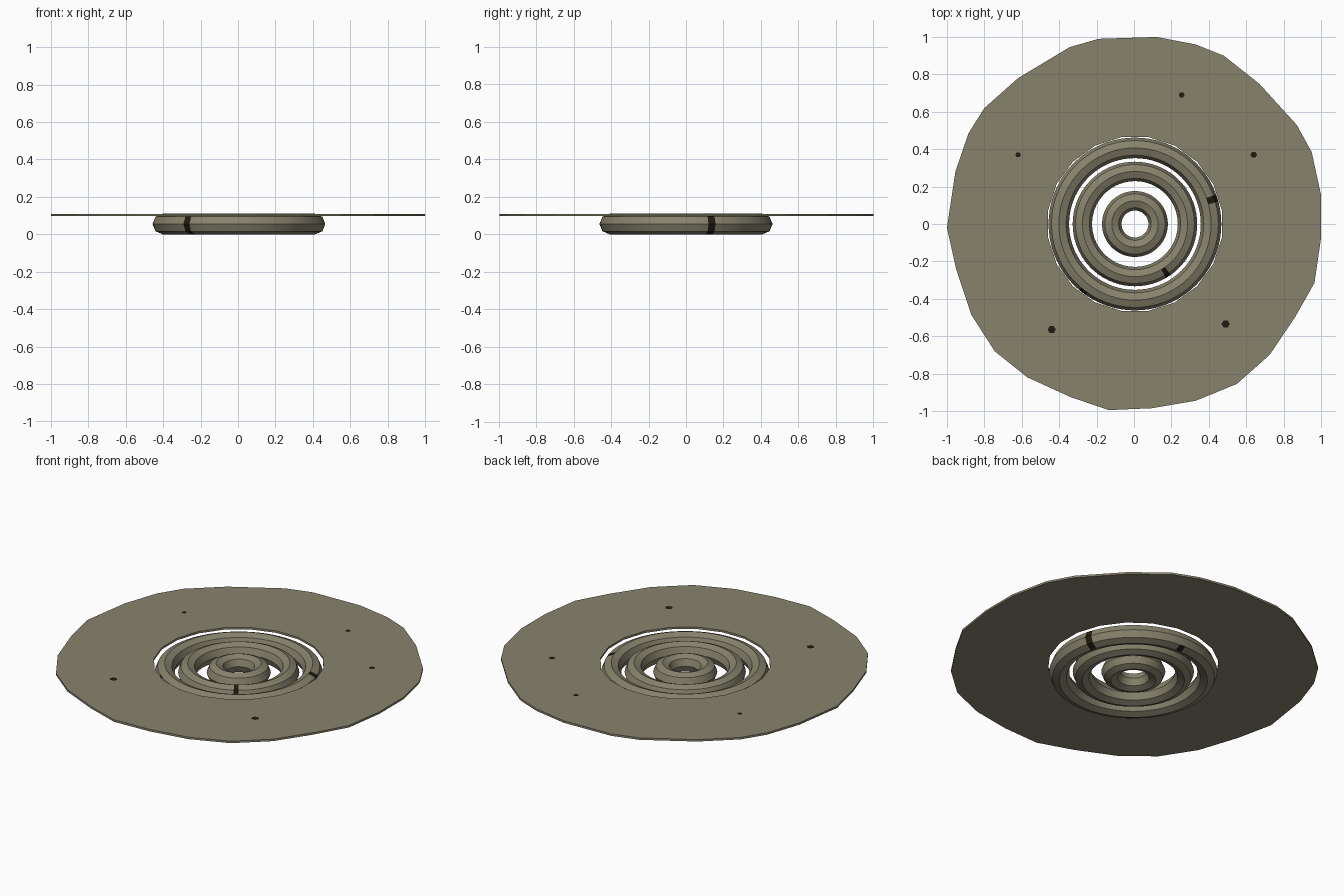
import bpy, bmesh, math

if "Cube" in bpy.data.objects:
    bpy.data.objects.remove(bpy.data.objects["Cube"])

def material(name, rgb):
    m = bpy.data.materials.new(name)
    m.diffuse_color = (*rgb, 1)
    m.use_nodes = True
    m.node_tree.nodes["Principled BSDF"].inputs["Base Color"].default_value = m.diffuse_color
    return m

STONE = material("olive stone", (0.242, 0.226, 0.152))
DARK = material("dark crack", (0.014, 0.011, 0.005))
CX = 0.005          # centre of the rings
SEG, SIDES, H = 72, 8, 0.055

def make_object(bm, name, mats):
    bmesh.ops.recalc_face_normals(bm, faces=bm.faces)
    me = bpy.data.meshes.new(name)
    bm.to_mesh(me)
    bm.free()
    for m in mats:
        me.materials.append(m)
    ob = bpy.data.objects.new(name, me)
    bpy.context.collection.objects.link(ob)
    return ob

def ring(name, major, minor, cracks):
    """Octagonal-section ring; cracks = {angle in degrees: dark section faces}."""
    bm = bmesh.new()
    rows = []
    for i in range(SEG):
        a = 2 * math.pi * i / SEG
        row = []
        for j in range(SIDES):
            b = 2 * math.pi * j / SIDES
            r = major + minor * math.cos(b)
            row.append(bm.verts.new((CX + r * math.cos(a), r * math.sin(a), H + H * math.sin(b))))
        rows.append(row)
    dark = {int((a % 360) / 360 * SEG): f for a, f in cracks.items()}
    for i in range(SEG):
        p, q = rows[i], rows[(i + 1) % SEG]
        for j in range(SIDES):
            k = (j + 1) % SIDES
            f = bm.faces.new((p[j], q[j], q[k], p[k]))
            f.material_index = int(j in dark.get(i, ()))
    ob = make_object(bm, name, [STONE, DARK])
    bpy.ops.object.select_all(action='DESELECT')
    ob.select_set(True)
    bpy.context.view_layer.objects.active = ob
    bpy.ops.object.shade_smooth_by_angle(angle=math.radians(30))

# Three concentric rings with dark cracks
ring("outer_ring", 0.407, 0.055, {19: (0, 1, 6, 7), 233: (0, 6, 7), 88: (6,)})
ring("middle_ring", 0.281, 0.052, {-57: (0, 1, 7), 73: (5,)})
ring("inner_ring", 0.124, 0.052, {})

# Thin uneven slab around the rings
outline = [(-.19, .99), (.12, 1), (.33, .96), (.48, .90), (.67, .75), (.87, .53),
           (.95, .385), (1, .155), (1, -.075), (.965, -.315), (.86, -.5), (.725, -.7),
           (.55, -.855), (.33, -.945), (.095, -.985), (-.135, -.995), (-.34, -.925),
           (-.57, -.82), (-.745, -.68), (-.87, -.485), (-.95, -.245), (-1, -.02),
           (-.955, .28), (-.885, .485), (-.80, .62), (-.62, .78), (-.345, .945)]
hole = [(CX + 0.47 * math.cos(a), 0.47 * math.sin(a))
        for a in (2 * math.pi * (i + 0.5) / 20 for i in range(20))]
bm = bmesh.new()
edges = []
for loop in (outline, hole):
    vs = [bm.verts.new((x, y, 0.097)) for x, y in loop]
    edges += [bm.edges.new((vs[i - 1], vs[i])) for i in range(len(vs))]
bmesh.ops.triangle_fill(bm, use_beauty=True, use_dissolve=False, edges=edges)
# remove any fill inside the hole
inside = [f for f in bm.faces if f.calc_center_median().xy.length < 0.45
          and all(v.co.xy.length < 0.49 for v in f.verts)]
if inside:
    bmesh.ops.delete(bm, geom=inside, context='FACES_ONLY')
ext = bmesh.ops.extrude_face_region(bm, geom=bm.faces[:])
for g in ext["geom"]:
    if isinstance(g, bmesh.types.BMVert):
        g.co.z = 0.109
make_object(bm, "slab", [STONE])

# Small dark specks on the slab
for n, (x, y, r) in enumerate([(.255, .69, .016), (.64, .37, .018), (-.62, .37, .015),
                               (-.44, -.565, .022), (.49, -.535, .022)]):
    bm = bmesh.new()
    vs = [bm.verts.new((x + r * math.cos(math.pi * i / 3), y + r * math.sin(math.pi * i / 3), 0.110))
          for i in range(6)]
    bm.faces.new(vs)
    make_object(bm, f"speck_{n + 1}", [DARK])
